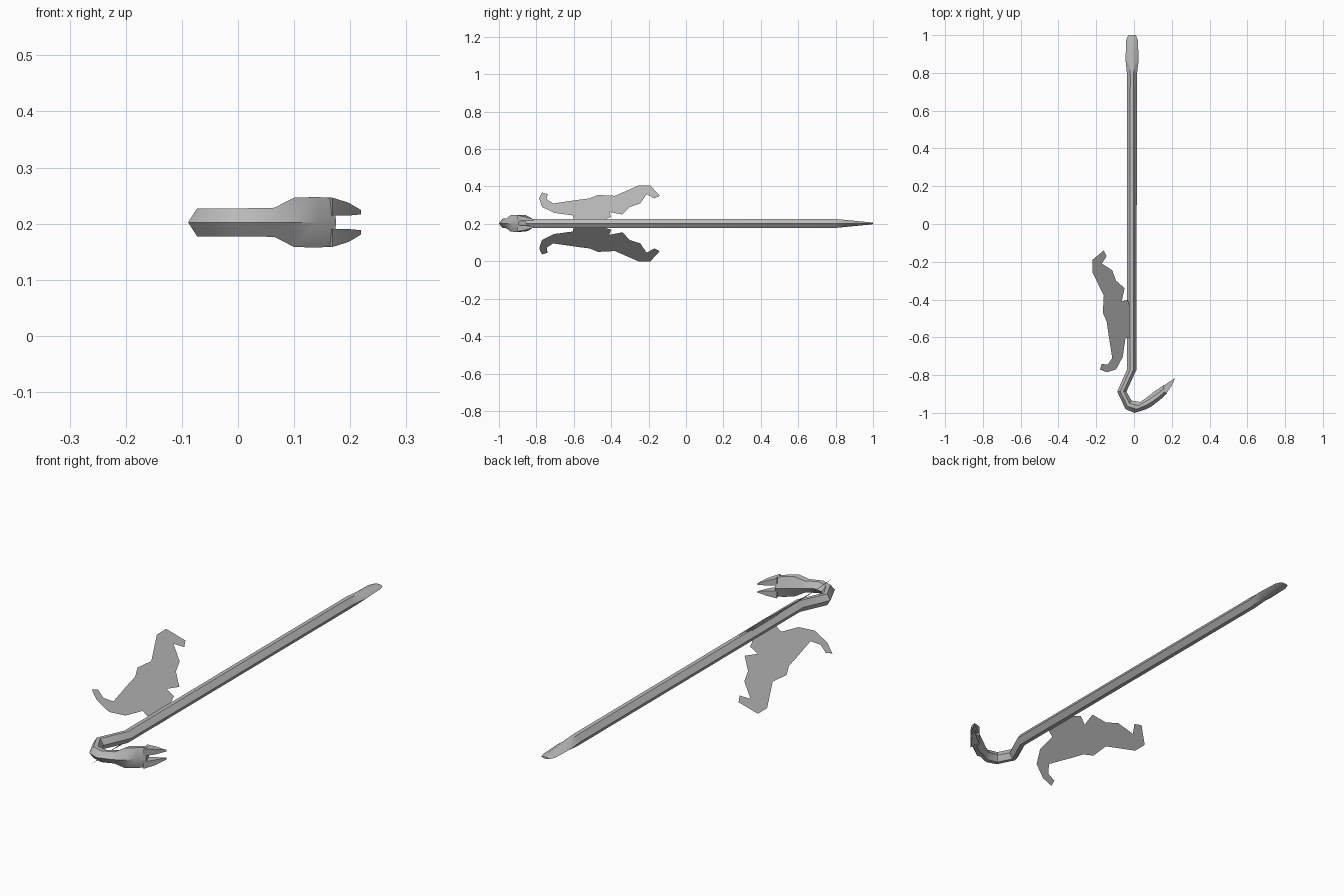
import bpy, bmesh, math
from mathutils import Vector

cube = bpy.data.objects.get("Cube")
if cube:
    bpy.data.objects.remove(cube, do_unlink=True)

MID_Z = 0.2025

steel = bpy.data.materials.new("grey steel")
steel.use_nodes = True
GREY = (0.5, 0.5, 0.5, 1)
steel.diffuse_color = GREY
steel.node_tree.nodes["Principled BSDF"].inputs["Base Color"].default_value = GREY


def finish(name, bm, smooth=True):
    mesh = bpy.data.meshes.new(name)
    bm.to_mesh(mesh)
    bm.free()
    mesh.materials.append(steel)
    obj = bpy.data.objects.new(name, mesh)
    bpy.context.collection.objects.link(obj)
    if smooth:
        bpy.ops.object.select_all(action="DESELECT")
        obj.select_set(True)
        bpy.context.view_layer.objects.active = obj
        bpy.ops.object.shade_smooth_by_angle(angle=math.radians(38))
    return obj


def loft(name, rings):
    """Skin a list of equal-length point rings and cap both ends."""
    bm = bmesh.new()
    loops = [[bm.verts.new(p) for p in ring] for ring in rings]
    n = len(loops[0])
    for a, b in zip(loops, loops[1:]):
        for i in range(n):
            j = (i + 1) % n
            bm.faces.new((a[i], a[j], b[j], b[i]))
    bm.faces.new(loops[0])
    bm.faces.new(loops[-1])
    bmesh.ops.recalc_face_normals(bm, faces=bm.faces)
    return finish(name, bm)


def hex_ring(outer, inner, half):
    """Six-sided section with an edge at both sides and a flat top and bottom."""
    o, i = Vector((*outer, MID_Z)), Vector((*inner, MID_Z))
    up = Vector((0, 0, half))
    p, q = o.lerp(i, 0.33), o.lerp(i, 0.67)
    return [o, p + up, q + up, i, q - up, p - up]


def box_ring(outer, inner, near, far, side):
    return [(*xy, MID_Z + side * h)
            for xy, h in ((outer, near), (outer, far), (inner, far), (inner, near))]


# Bar: flattened tip, straight shaft, bent neck and hook
bar = [
    ((-0.03, 1.0), (0.01, 1.0), 0.004),
    ((-0.041, 0.975), (0.02, 0.975), 0.007),
    ((-0.045, 0.87), (0.025, 0.87), 0.017),
    ((-0.037, 0.79), (0.015, 0.79), 0.025),
    ((-0.037, -0.77), (0.014, -0.77), 0.025),
    ((-0.089, -0.887), (-0.04, -0.887), 0.025),
    ((-0.045, -0.98), (-0.013, -0.935), 0.025),
    ((0.003, -1.0), (0.034, -0.942), 0.025),
    ((0.06, -0.982), (0.075, -0.912), 0.026),
    ((0.095, -0.965), (0.11, -0.885), 0.044),
    ((0.145, -0.925), (0.137, -0.867), 0.045),
    ((0.175, -0.897), (0.16, -0.852), 0.043),
]
loft("hooked_bar", [hex_ring(*s) for s in bar])

# Claw prongs on either side of the nail slot
prong = [
    ((0.168, -0.902), (0.154, -0.857), 0.012, 0.044),
    ((0.197, -0.86), (0.185, -0.837), 0.012, 0.035),
    ((0.219, -0.815), (0.214, -0.818), 0.014, 0.022),
]
for label, side in (("upper", 1), ("lower", -1)):
    loft(label + "_claw_prong", [box_ring(*s, side) for s in prong])

# Thin ragged plates leaning out from the shaft, one above and one below
outline = [
    (-0.22, -0.19), (-0.16, -0.14), (-0.145, -0.17), (-0.17, -0.21),
    (-0.115, -0.245), (-0.095, -0.3), (-0.05, -0.34), (-0.065, -0.41),
    (-0.035, -0.4), (-0.015, -0.46), (-0.015, -0.6), (-0.045, -0.605),
    (-0.06, -0.705), (-0.095, -0.77), (-0.145, -0.785), (-0.18, -0.77),
    (-0.17, -0.74), (-0.14, -0.745), (-0.115, -0.71), (-0.135, -0.585),
    (-0.145, -0.515), (-0.165, -0.47), (-0.16, -0.38), (-0.22, -0.255),
]
for label, side in (("upper", 1), ("lower", -1)):
    bm = bmesh.new()
    face = bm.faces.new([bm.verts.new((x, y, MID_Z + side * (0.002 - 0.91 * x)))
                         for x, y in outline])
    bmesh.ops.triangulate(bm, faces=[face])
    finish(label + "_ragged_plate", bm, smooth=False)
